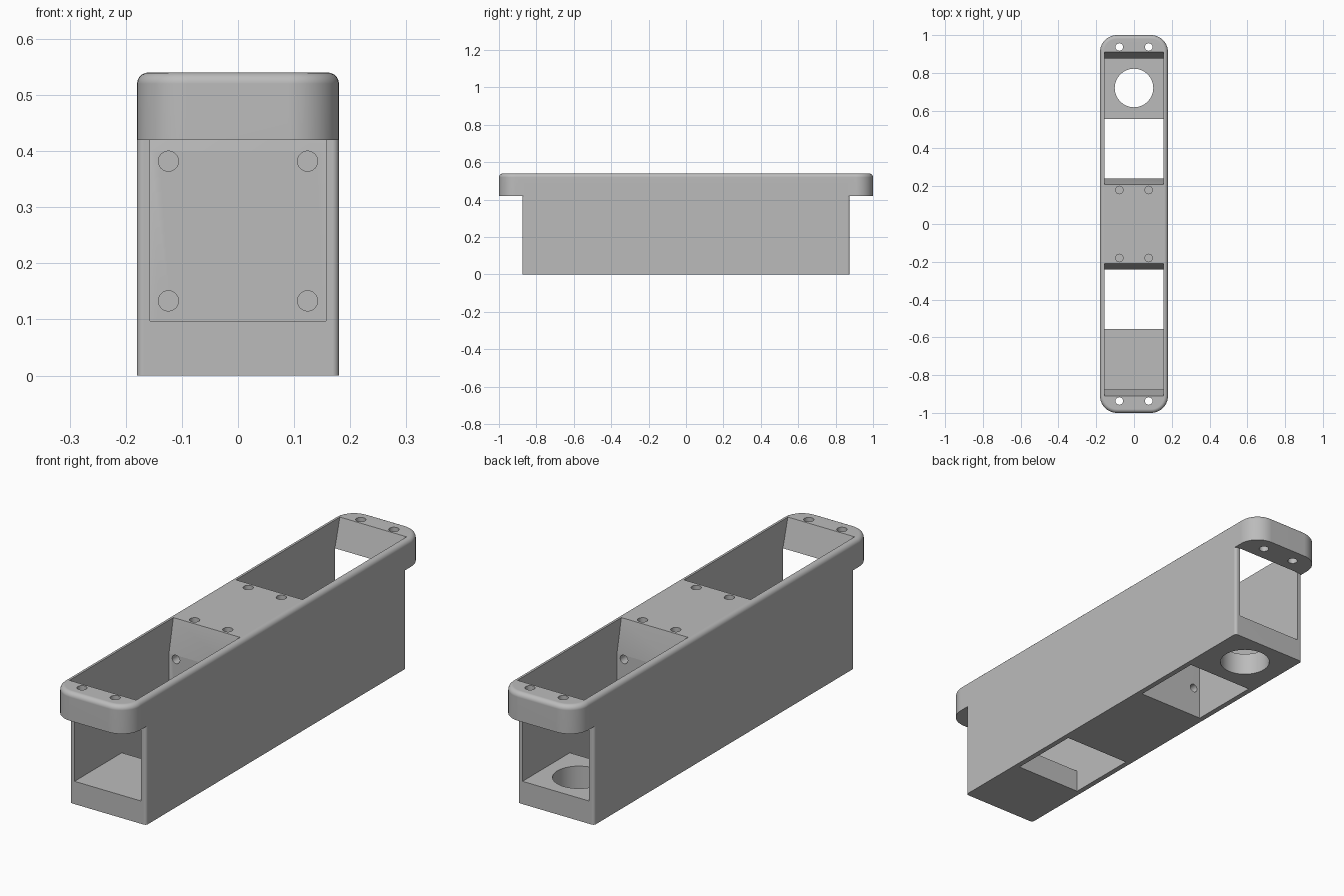
import bpy, bmesh
from mathutils import Matrix, Vector

old = bpy.data.objects.get("Cube")
if old:
    bpy.data.objects.remove(old, do_unlink=True)

HALF_W, BODY_Y, RIM_Y = 0.18, 0.875, 1.0
RIM_Z, TOP_Z, FLOOR_Z = 0.42, 0.54, 0.097

grey = bpy.data.materials.new("plain grey")
grey.use_nodes = True
colour = (0.5, 0.5, 0.5, 1)
grey.diffuse_color = colour
grey.node_tree.nodes["Principled BSDF"].inputs["Base Color"].default_value = colour


def finish(name, bm):
    bmesh.ops.recalc_face_normals(bm, faces=bm.faces)
    mesh = bpy.data.meshes.new(name)
    bm.to_mesh(mesh)
    bm.free()
    mesh.materials.append(grey)
    obj = bpy.data.objects.new(name, mesh)
    bpy.context.collection.objects.link(obj)
    return obj


def rounded_block(name, half_y, z0, z1, corner, top=0):
    """Box with rounded upright edges and, if asked, a rounded top edge."""
    bm = bmesh.new()
    size = Vector((2 * HALF_W, 2 * half_y, z1 - z0))
    bmesh.ops.create_cube(bm, size=1, matrix=Matrix.Translation((0, 0, (z0 + z1) / 2))
                          @ Matrix.Diagonal(size.to_4d()))
    upright = [e for e in bm.edges if abs(e.verts[0].co.z - e.verts[1].co.z) > 0.01]
    bmesh.ops.bevel(bm, geom=upright, offset=corner, segments=10, profile=0.5, affect='EDGES')
    if top:
        loop = [e for e in bm.edges if all(v.co.z > z1 - 0.001 for v in e.verts)]
        bmesh.ops.bevel(bm, geom=loop, offset=top, segments=5, profile=0.5, affect='EDGES')
    return finish(name, bm)


def bay_cutter(side):
    """Open bay: floor opening, end window and flared top, swept across x."""
    profile = [(0.24, -0.05), (0.557, -0.05), (0.557, FLOOR_Z), (BODY_Y + 0.001, FLOOR_Z),
               (BODY_Y + 0.001, RIM_Z), (0.915, 0.56), (0.206, 0.56), (0.24, 0.40)]
    bm = bmesh.new()
    face = bm.faces.new([bm.verts.new((-0.157, side * y, z)) for y, z in profile])
    swept = bmesh.ops.extrude_face_region(bm, geom=[face])
    moved = [v for v in swept["geom"] if isinstance(v, bmesh.types.BMVert)]
    bmesh.ops.translate(bm, verts=moved, vec=(0.314, 0, 0))
    return finish("bay_cutter", bm)


def hole_cutter(centre, radius, depth, axis="Z", sides=24):
    bm = bmesh.new()
    turn = Matrix.Rotation(1.5707963, 4, "X") if axis == "Y" else Matrix()
    bmesh.ops.create_cone(bm, cap_ends=True, segments=sides, radius1=radius, radius2=radius,
                          depth=depth, matrix=Matrix.Translation(centre) @ turn)
    return finish("hole_cutter", bm)


def combine(target, tool, operation):
    mod = target.modifiers.new(operation.lower(), 'BOOLEAN')
    mod.operation, mod.solver, mod.object = operation, 'EXACT', tool
    bpy.context.view_layer.objects.active = target
    bpy.ops.object.modifier_apply(modifier=mod.name)
    bpy.data.objects.remove(tool, do_unlink=True)


# Trough with the overhanging rounded rim
housing = rounded_block("housing", RIM_Y, RIM_Z, TOP_Z, 0.09, 0.02)
combine(housing, rounded_block("trough", BODY_Y, 0, 0.49, 0.012), 'UNION')

# Two bays, screw holes in the rim ends, blind holes in the middle block
for side in (-1, 1):
    combine(housing, bay_cutter(side), 'DIFFERENCE')
    for x in (-1, 1):
        combine(housing, hole_cutter((x * 0.078, side * 0.937, 0.48), 0.02, 0.3), 'DIFFERENCE')
        combine(housing, hole_cutter((x * 0.078, side * 0.18, TOP_Z), 0.02, 0.2), 'DIFFERENCE')
        for z in (0.133, 0.382):
            combine(housing, hole_cutter((x * 0.124, side * 0.24, z), 0.018, 0.2, "Y"),
                    'DIFFERENCE')

# Large round opening in the rear floor
combine(housing, hole_cutter((0, 0.72, 0.05), 0.102, 0.2, sides=64), 'DIFFERENCE')

# Smooth rounds, crisp edges
bpy.ops.object.select_all(action='DESELECT')
housing.select_set(True)
bpy.context.view_layer.objects.active = housing
bpy.ops.object.shade_smooth_by_angle(angle=0.5)
weighted = housing.modifiers.new("even_shading", 'WEIGHTED_NORMAL')
weighted.keep_sharp = True
